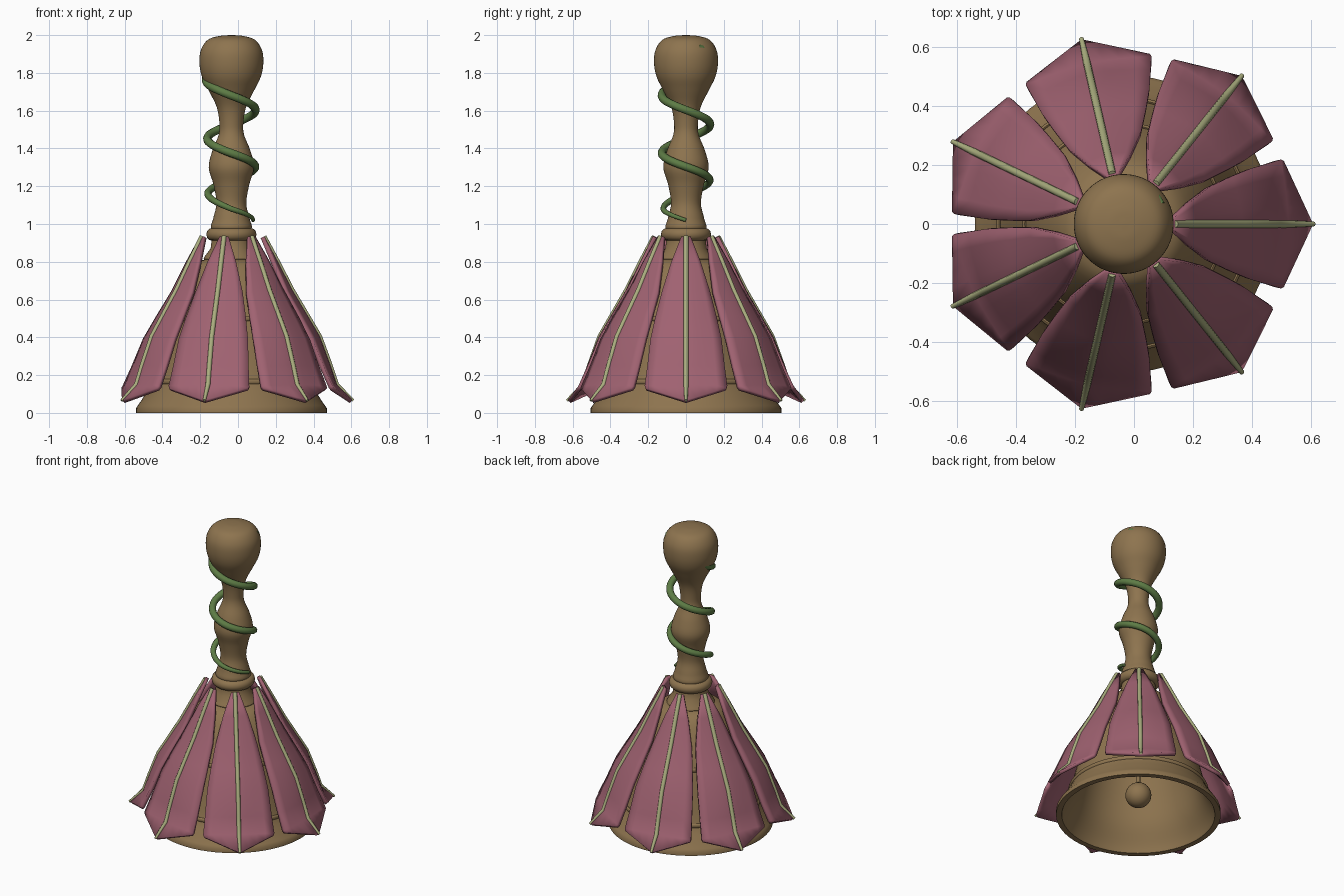
import bpy
import bmesh
import math
from mathutils import Vector

AXIS_X = -0.035   # the bell axis sits slightly off centre
PETALS = 7

cube = bpy.data.objects.get("Cube")
if cube:
    bpy.data.objects.remove(cube, do_unlink=True)


def material(name, rgb):
    mat = bpy.data.materials.new(name)
    mat.use_nodes = True
    color = (*rgb, 1.0)
    mat.diffuse_color = color
    mat.node_tree.nodes["Principled BSDF"].inputs["Base Color"].default_value = color
    return mat


wood = material("warm brown", (0.27, 0.175, 0.078))
pink = material("dusty pink", (0.35, 0.122, 0.165))
pale = material("pale green", (0.40, 0.42, 0.21))
green = material("vine green", (0.11, 0.20, 0.06))


def finish(name, bm, mat, angle=40):
    bmesh.ops.recalc_face_normals(bm, faces=bm.faces)
    mesh = bpy.data.meshes.new(name)
    bm.to_mesh(mesh)
    bm.free()
    mesh.materials.append(mat)
    obj = bpy.data.objects.new(name, mesh)
    bpy.context.collection.objects.link(obj)
    obj.location.x = AXIS_X
    bpy.ops.object.select_all(action="DESELECT")
    obj.select_set(True)
    bpy.context.view_layer.objects.active = obj
    bpy.ops.object.shade_smooth_by_angle(angle=math.radians(angle))
    return obj


def smooth_path(points, steps=5):
    """Catmull-Rom curve through the given points."""
    p = [Vector(q) for q in points]
    p = [2 * p[0] - p[1]] + p + [2 * p[-1] - p[-2]]
    out = []
    for a, b, c, d in zip(p, p[1:], p[2:], p[3:]):
        for i in range(steps):
            t = i / steps
            out.append(0.5 * (2 * b + (c - a) * t + (2 * a - 5 * b + 4 * c - d) * t ** 2
                              + (3 * b - a - 3 * c + d) * t ** 3))
    return out + [p[-2]]


def lathe(name, profile, mat, segments=64):
    """Spin a profile of (radius, height) around the bell axis."""
    bm = bmesh.new()
    verts = [bm.verts.new((max(q[0], 0.0), 0, q[1])) for q in profile]
    edges = [bm.edges.new(pair) for pair in zip(verts, verts[1:])]
    bmesh.ops.spin(bm, geom=verts + edges, axis=(0, 0, 1), cent=(0, 0, 0),
                   angle=math.tau, steps=segments, use_duplicate=False)
    bmesh.ops.remove_doubles(bm, verts=bm.verts, dist=0.0005)
    return finish(name, bm, mat)


def ring(name, radius, z, thick, height, mat):
    """Rounded band around the bell axis."""
    profile = []
    for i in range(13):
        a = math.tau * i / 12
        profile.append((radius + thick * math.cos(a), z + height * math.sin(a)))
    return lathe(name, profile, mat)


def tube(name, points, radii, mat, cap=True):
    """Tapered round tube along a path."""
    curve = bpy.data.curves.new(name, "CURVE")
    curve.dimensions = "3D"
    curve.bevel_depth = 1.0
    curve.bevel_resolution = 3
    curve.use_fill_caps = cap
    spline = curve.splines.new("POLY")
    spline.points.add(len(points) - 1)
    for sp, co, r in zip(spline.points, points, radii):
        sp.co = (*co, 1)
        sp.radius = r
    curve.materials.append(mat)
    obj = bpy.data.objects.new(name, curve)
    bpy.context.collection.objects.link(obj)
    obj.location.x = AXIS_X
    return obj


# Hollow bell body: outer wall going up, then the inner wall back down
outer = smooth_path([(0.505, 0.025), (0.465, 0.085), (0.42, 0.17), (0.375, 0.34),
                     (0.335, 0.5), (0.28, 0.65), (0.205, 0.78), (0.12, 0.82)], 4)
inner = smooth_path([(0.0, 0.77), (0.14, 0.75), (0.24, 0.64), (0.3, 0.5),
                     (0.345, 0.34), (0.39, 0.17), (0.45, 0.05), (0.47, 0.0)], 4)
lathe("bell_body", [(0.47, 0.0), (0.505, 0.0)] + outer + [(0.0, 0.82)] + inner, wood)
ring("lower_band", 0.424, 0.165, 0.008, 0.014, wood)
ring("upper_band", 0.336, 0.5, 0.008, 0.014, wood)

# Collar between bell and handle
lathe("collar", [(0, 0.79), (0.14, 0.8), (0.147, 0.815), (0.14, 0.83), (0.11, 0.87),
                 (0.105, 0.91), (0.1, 0.98), (0, 0.98)], wood)
ring("collar_ring", 0.1, 0.945, 0.033, 0.034, wood)

# Turned handle with a round knob
lathe("handle", smooth_path([(0.0, 0.95), (0.103, 0.97), (0.096, 1.03), (0.079, 1.11),
                             (0.095, 1.21), (0.12, 1.3), (0.1, 1.39), (0.068, 1.47),
                             (0.063, 1.53), (0.078, 1.62), (0.122, 1.71), (0.156, 1.78),
                             (0.169, 1.85), (0.162, 1.92), (0.125, 1.975),
                             (0.06, 1.996), (0.0, 2.0)]), wood)

# Clapper hanging inside
bm = bmesh.new()
bmesh.ops.create_uvsphere(bm, u_segments=24, v_segments=14, radius=0.08)
bmesh.ops.translate(bm, verts=bm.verts, vec=(0, 0, 0.14))
finish("clapper", bm, wood)
tube("clapper_rod", [(0, 0, 0.2), (0, 0, 0.78)], [0.012, 0.012], wood)

# Vine: knots of (quarter turns, radius, height, thickness)
knots = [(0, 0.115, 1.02, 0.01), (1, 0.12, 1.08, 0.015), (2, 0.125, 1.16, 0.019),
         (5, 0.128, 1.375, 0.022), (9, 0.128, 1.68, 0.022),
         (10, 0.135, 1.76, 0.022), (11, 0.142, 1.89, 0.02), (11.8, 0.14, 1.945, 0.016)]
vine, vine_radii = [], []
for a, b in zip(knots, knots[1:]):
    steps = int((b[0] - a[0]) * 10)
    for i in range(steps):
        turn, rad, z, thick = Vector(a).lerp(Vector(b), i / steps)
        ang = -turn * math.pi / 2
        vine.append((rad * math.cos(ang), rad * math.sin(ang), z))
        vine_radii.append(thick)
tube("vine", vine, vine_radii, green)

# Petal rows: (distance from axis, height, half width, inward fold at the edges)
rows = [(0.165, 0.93, 0.022, 0.0), (0.235, 0.8, 0.075, 0.015),
        (0.315, 0.645, 0.125, 0.03), (0.395, 0.51, 0.16, 0.035),
        (0.46, 0.40, 0.185, 0.04), (0.515, 0.25, 0.203, 0.035),
        (0.55, 0.145, 0.217, 0.025)]
columns = [-1, -0.75, -0.5, -0.25, 0, 0.25, 0.5, 0.75, 1]


def petal_mesh():
    bm = bmesh.new()
    grid = []
    for r, z, half, fold in rows:
        grid.append([bm.verts.new((r - fold * abs(u) ** 1.5, half * u, z - 0.3 * fold * abs(u)))
                     for u in columns])
    # pointed, flared lip below the widest row
    corner, half = rows[-1], rows[-1][2]
    lip = []
    for u in columns:
        f = 1 - abs(u)
        lip.append(bm.verts.new((0.535 + 0.1 * f, half * u * 0.98, 0.125 - 0.065 * f)))
    grid.append(lip)
    for top, low in zip(grid, grid[1:]):
        for i in range(len(columns) - 1):
            bm.faces.new((top[i], low[i], low[i + 1], top[i + 1]))
    return bm


for k in range(PETALS):
    angle = math.tau * k / PETALS
    petal = finish(f"petal_{k + 1}", petal_mesh(), pink, 35)
    petal.rotation_euler.z = angle
    solid = petal.modifiers.new("thickness", "SOLIDIFY")
    solid.thickness = 0.022
    solid.offset = 0
    # Midrib running down the petal to its tip
    path = [(r + 0.008, 0, z + 0.004) for r, z, _, _ in rows] + [(0.645, 0, 0.065)]
    rib = tube(f"petal_rib_{k + 1}", path, [0.013] * (len(path) - 1) + [0.008], pale)
    rib.rotation_euler.z = angle
